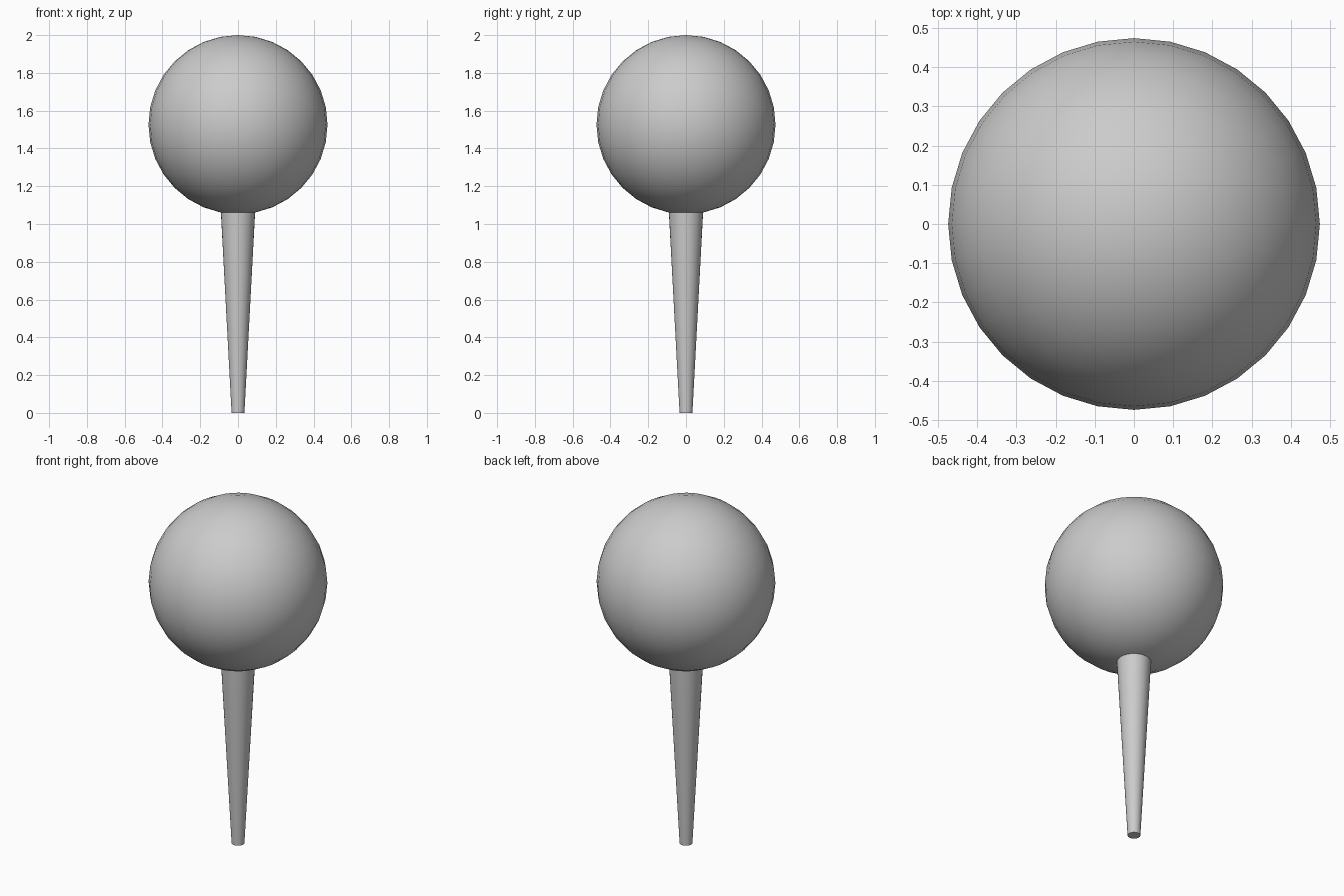
import bpy, math

if "Cube" in bpy.data.objects:
    bpy.data.objects.remove(bpy.data.objects["Cube"])

def smooth(obj, name):
    obj.name = name
    bpy.ops.object.shade_smooth_by_angle(angle=math.radians(35))

# Ball head
R = 0.474
bpy.ops.mesh.primitive_uv_sphere_add(segments=32, ring_count=16, radius=R,
                                     location=(0, 0, 2 - R))
smooth(bpy.context.object, "ball_head")

# Tapered stem, its top just tucked into the ball
H = 1.07
bpy.ops.mesh.primitive_cone_add(vertices=32, radius1=0.034, radius2=0.091,
                                depth=H, location=(0, 0, H / 2))
smooth(bpy.context.object, "tapered_stem")
